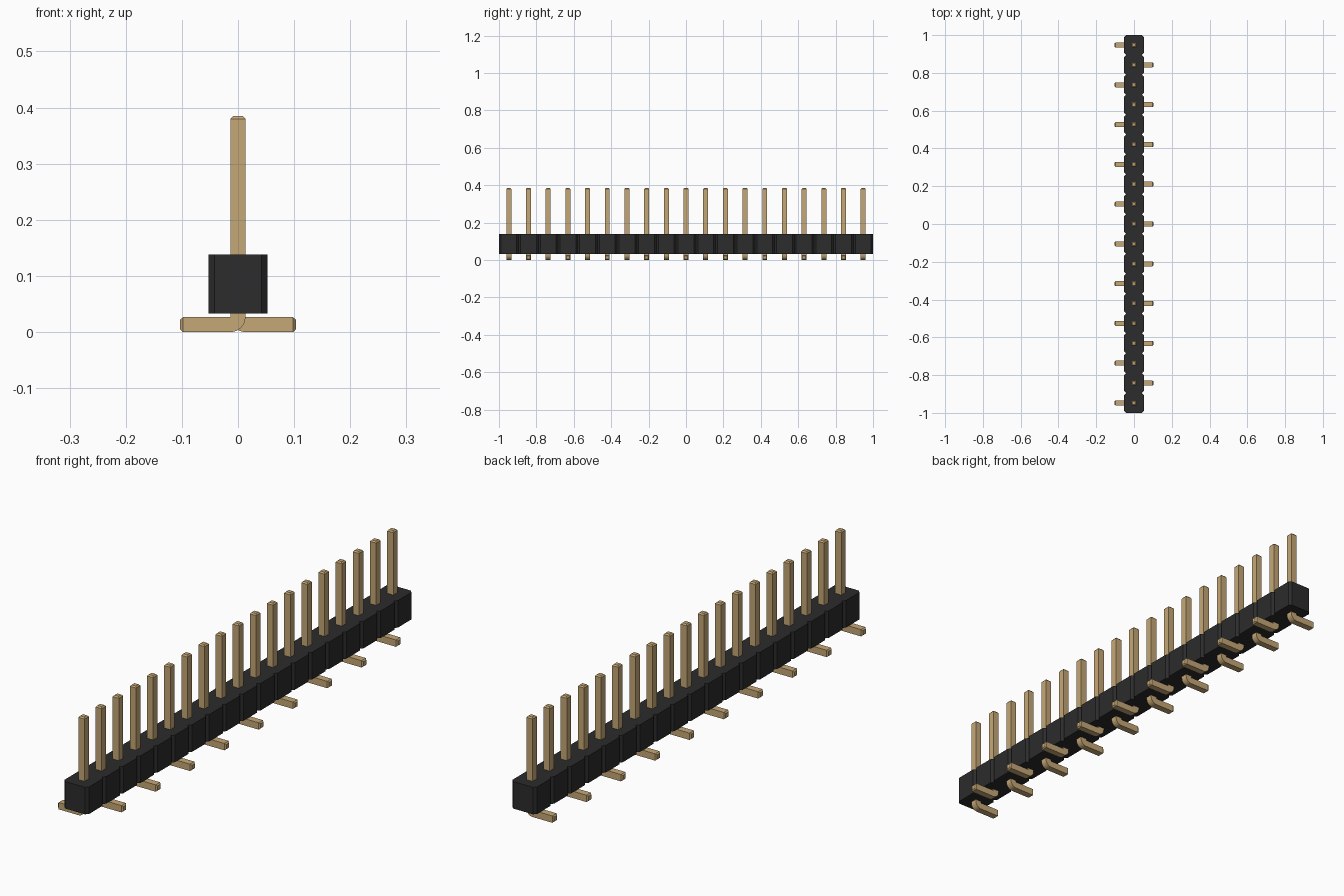
import bpy, bmesh, math
from mathutils import Vector

cube = bpy.data.objects.get("Cube")
if cube:
    bpy.data.objects.remove(cube, do_unlink=True)

COUNT = 19
PITCH = 2 / COUNT
HALF = PITCH / 2             # half width of one housing block
CUT = 0.0105                 # corner chamfer of each block
BODY_Z = (0.033, 0.138)
S = 0.0133                   # half thickness of a pin
TIP = 0.005                  # chamfer on the pin ends
TOP, REACH = 0.385, 0.103


def material(name, colour):
    m = bpy.data.materials.new(name)
    m.use_nodes = True
    m.diffuse_color = colour
    m.node_tree.nodes["Principled BSDF"].inputs["Base Color"].default_value = colour
    return m


def make_object(name, bm, mat):
    bmesh.ops.recalc_face_normals(bm, faces=bm.faces)
    mesh = bpy.data.meshes.new(name)
    bm.to_mesh(mesh)
    bm.free()
    mesh.materials.append(mat)
    ob = bpy.data.objects.new(name, mesh)
    bpy.context.collection.objects.link(ob)
    return ob


def prism(points, offset):
    """Extrude a closed outline along offset."""
    bm = bmesh.new()
    face = bm.faces.new([bm.verts.new(p) for p in points])
    ext = bmesh.ops.extrude_face_region(bm, geom=[face], use_keep_orig=True)
    verts = [e for e in ext["geom"] if isinstance(e, bmesh.types.BMVert)]
    bmesh.ops.translate(bm, vec=offset, verts=verts)
    bmesh.ops.recalc_face_normals(bm, faces=bm.faces)
    return bm


def taper_end(bm, direction):
    """Add a small chamfered tip to the end face furthest along direction."""
    d = Vector(direction)
    face = max(bm.faces, key=lambda f: f.calc_center_median().dot(d) + 10 * (f.normal.dot(d) > 0.9))
    tip = bmesh.ops.extrude_discrete_faces(bm, faces=[face])["faces"][0]
    centre = tip.calc_center_median()
    for v in tip.verts:
        v.co = centre + (v.co - centre) * 0.65 + d * TIP


black = material("black plastic", (0.025, 0.025, 0.026, 1))
gold = material("gold metal", (0.56, 0.39, 0.18, 1))

# Housing: a row of blocks with chamfered corners, as one outline
right = []
for i in range(COUNT):
    y = -1 + i * PITCH
    right += [(HALF - CUT, y), (HALF, y + CUT), (HALF, y + PITCH - CUT)]
right.append((HALF - CUT, 1.0))
outline = right + [(-x, y) for x, y in reversed(right)]
bm = prism([(x, y, BODY_Z[0]) for x, y in outline], (0, 0, BODY_Z[1] - BODY_Z[0]))
make_object("housing", bm, black)

# Pins: straight post, rounded outer bend and a foot, turned alternately left and right
for side, label in ((-1, "right"), (1, "left")):
    profile = [(-S, TOP - TIP), (S, TOP - TIP)]
    for k in range(9):
        a = -math.pi / 2 * k / 8
        profile.append((-S + 2 * S * math.cos(a), 2 * S + 2 * S * math.sin(a)))
    profile += [(TIP - REACH, 0), (TIP - REACH, 2 * S), (-S, 2 * S)]
    bm = prism([(-side * x, -S, z) for x, z in profile], (0, 2 * S, 0))
    taper_end(bm, (0, 0, 1))
    taper_end(bm, (side, 0, 0))
    pin = make_object(f"pin_{label}", bm, gold)
    bpy.ops.object.select_all(action="DESELECT")
    pin.select_set(True)
    bpy.context.view_layer.objects.active = pin
    bpy.ops.object.shade_smooth_by_angle(angle=math.radians(25))
    start = 0 if side < 0 else 1
    for i in range(start, COUNT, 2):
        ob = pin
        if i > start:
            ob = pin.copy()
            bpy.context.collection.objects.link(ob)
        ob.name = f"pin_{label}_{i + 1}"
        ob.location.y = -1 + (i + 0.5) * PITCH
